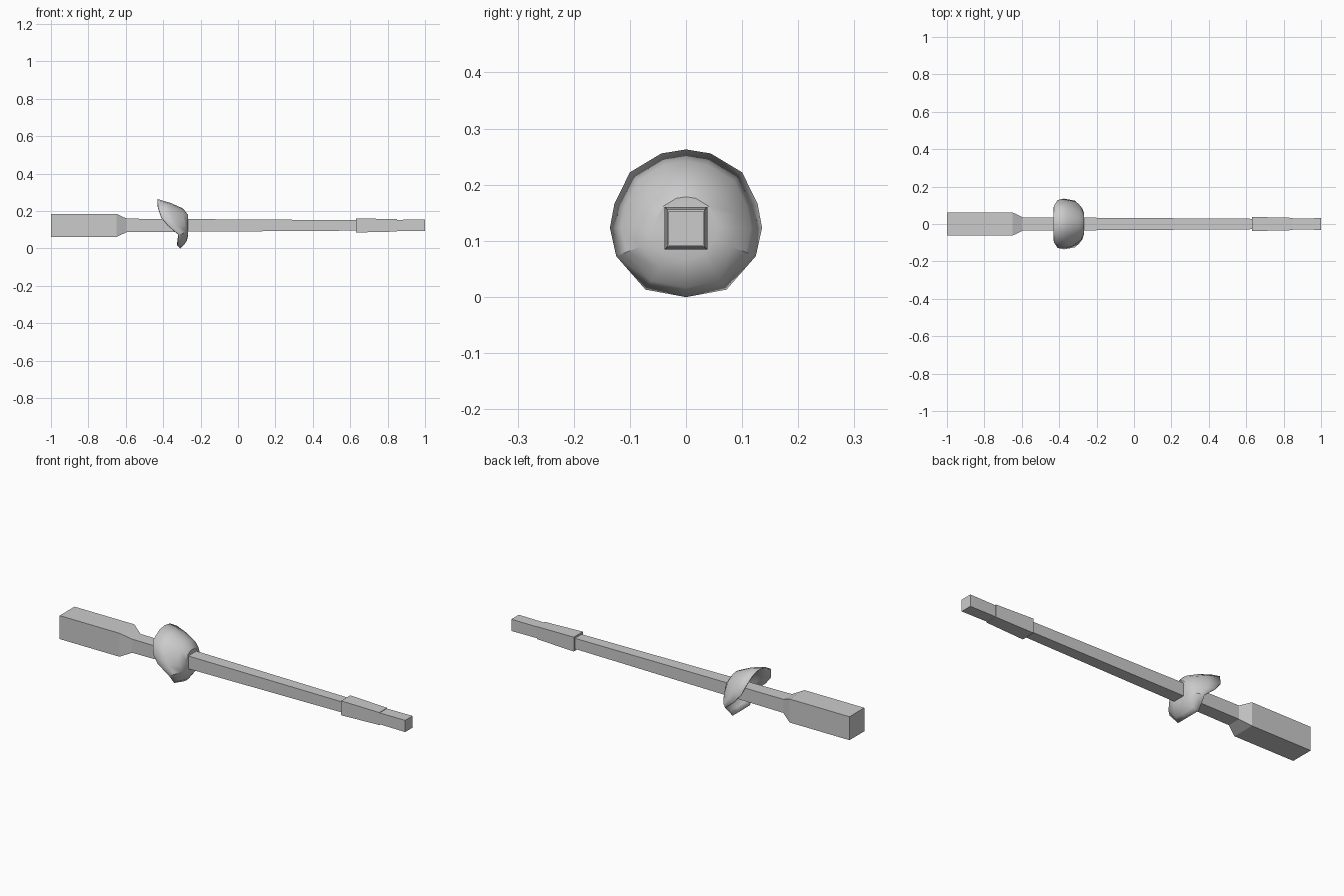
import bpy, bmesh
from mathutils import Vector

if "Cube" in bpy.data.objects:
    bpy.data.objects.remove(bpy.data.objects["Cube"])

CZ = 0.1225  # height of the long axis


def make_object(name, bm):
    bmesh.ops.recalc_face_normals(bm, faces=bm.faces)
    me = bpy.data.meshes.new(name)
    bm.to_mesh(me)
    bm.free()
    ob = bpy.data.objects.new(name, me)
    bpy.context.collection.objects.link(ob)
    return ob


def square_loft(name, profile):
    """Closed square bar along x from (x, half width) stations."""
    bm = bmesh.new()
    rings = [[bm.verts.new((x, a * h, CZ + b * h))
              for a, b in ((-1, -1), (1, -1), (1, 1), (-1, 1))]
             for x, h in profile]
    for r, s in zip(rings, rings[1:]):
        for i in range(4):
            j = (i + 1) % 4
            bm.faces.new((r[i], r[j], s[j], s[i]))
    bm.faces.new(rings[0])
    bm.faces.new(rings[-1])
    return make_object(name, bm)


# Thick grip, tapered shaft, stepped tip sleeve and tip
square_loft("grip", [(-1, .062), (-.65, .062), (-.595, .036)])
square_loft("shaft", [(-.595, .036), (.63, .028)])
square_loft("tip_sleeve", [(.63, .038), (.85, .033)])
square_loft("tip", [(.85, .030), (1, .031)])

# Cup guard: uneven rim, half given and mirrored, curving in to a flat front
half = [(-.43, 0, .26), (-.43, .043, .253), (-.428, .098, .22),
        (-.41, .125, .165), (-.375, .133, .122), (-.318, .122, .073),
        (-.325, .071, .015), (-.31, 0, .002)]
rim = half + [(x, -y, z) for x, y, z in half[-2:0:-1]]
FRONT, R0 = -.27, .055
bm = bmesh.new()
rings = []
for s in (0, .4, .75, 1):
    ring = []
    for x, y, z in rim:
        d = Vector((0, y, z - CZ))
        r = R0 + (d.length - R0) * s
        p = d.normalized() * r
        ring.append(bm.verts.new((FRONT + (x - FRONT) * s ** 2, p.y, CZ + p.z)))
    rings.append(ring)
n = len(rim)
for a, b in zip(rings, rings[1:]):
    for i in range(n):
        j = (i + 1) % n
        bm.faces.new((a[i], a[j], b[j], b[i]))
bm.faces.new(rings[0][::-1])
guard = make_object("cup_guard", bm)
mod = guard.modifiers.new("thickness", 'SOLIDIFY')
mod.thickness = .006
mod.offset = 0
bpy.context.view_layer.objects.active = guard
guard.select_set(True)
bpy.ops.object.shade_smooth_by_angle(angle=.6)
